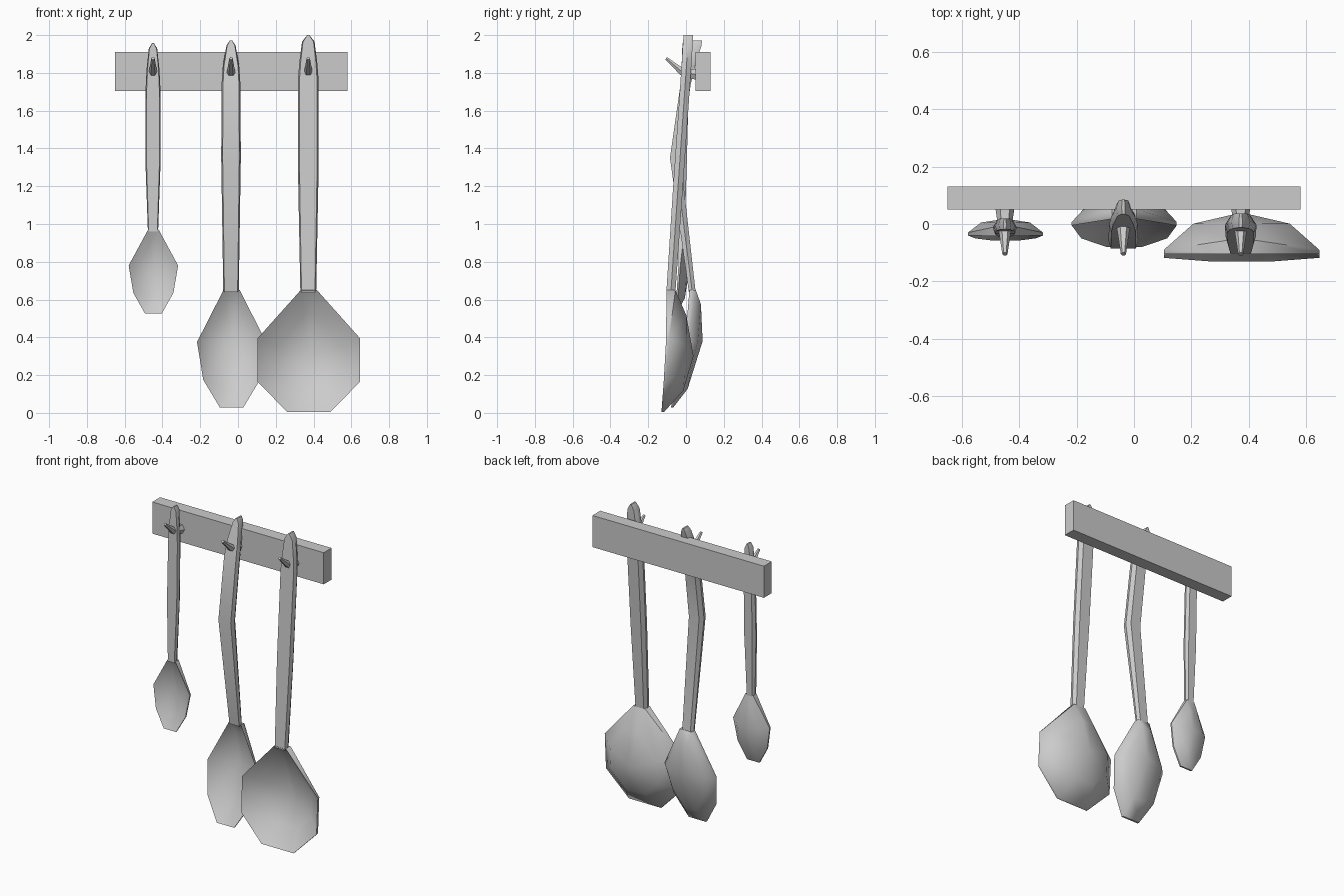
import bpy, bmesh, math
from mathutils import Vector

if "Cube" in bpy.data.objects:
    bpy.data.objects.remove(bpy.data.objects["Cube"])


def finish(bm, name, angle=35):
    bmesh.ops.recalc_face_normals(bm, faces=bm.faces)
    me = bpy.data.meshes.new(name)
    bm.to_mesh(me)
    bm.free()
    ob = bpy.data.objects.new(name, me)
    bpy.context.collection.objects.link(ob)
    bpy.ops.object.select_all(action='DESELECT')
    ob.select_set(True)
    bpy.context.view_layer.objects.active = ob
    if angle:
        bpy.ops.object.shade_smooth_by_angle(angle=math.radians(angle))
    return ob


def bridge(bm, a, b):
    n = len(a)
    for i in range(n):
        j = (i + 1) % n
        bm.faces.new((a[i], a[j], b[j], b[i]))


def loft(bm, rings):
    loops = [[bm.verts.new(p) for p in r] for r in rings]
    for a, b in zip(loops, loops[1:]):
        bridge(bm, a, b)
    bm.faces.new(loops[0])
    bm.faces.new(loops[-1])


# six-sided handle, stations are (z, y, half width, half depth)
def handle(name, cx, stations):
    bm = bmesh.new()
    sec = [(-1, 0), (-.85, -1), (.85, -1), (1, 0), (.7, 1), (-.7, 1)]
    loft(bm, [[(cx + w * u, y + d * v, z) for u, v in sec]
              for z, y, w, d in stations])
    finish(bm, name)


# bowl: rim is half outline (half width, z, y, edge thickness) from top to bottom
def bowl(name, cx, rim, centre, s, ring_d, mid_d, wall):
    full = [(-w, z, y, t) for w, z, y, t in rim]
    full += [(w, z, y, t) for w, z, y, t in reversed(rim)]
    c = Vector((cx, centre[0], centre[1]))
    front = [Vector((cx + w, y, z)) for w, z, y, t in full]
    back = [p + Vector((0, f[3], 0)) for p, f in zip(front, full)]

    bm = bmesh.new()

    def shell(edge, off):
        a = [bm.verts.new(p) for p in edge]
        b = [bm.verts.new(c.lerp(p, s) + Vector((0, ring_d + off, 0))) for p in front]
        m = bm.verts.new(c + Vector((0, mid_d + off, 0)))
        bridge(bm, a, b)
        for i in range(len(b)):
            bm.faces.new((b[i], b[(i + 1) % len(b)], m))
        return a
    bridge(bm, shell(front, -wall), shell(back, 0))
    finish(bm, name, 50)


# wall rack
bm = bmesh.new()
bmesh.ops.create_cube(bm, size=1)
for v in bm.verts:
    v.co = (v.co.x * 1.23 - .035, v.co.y * .08 + .09, v.co.z * .205 + 1.807)
finish(bm, "rack_board", 0)

# upturned pegs
for n, x in (("small", -.45), ("medium", -.037), ("large", .372)):
    bm = bmesh.new()
    path = [(.06, 1.79, .034, 0), (-.02, 1.805, .022, .5), (-.105, 1.877, .009, .7)]
    rings = []
    for y, z, r, t in path:
        rings.append([(x + r * math.cos(a), y + r * math.sin(a) * math.sin(t),
                       z + r * math.sin(a) * math.cos(t))
                      for a in [math.tau * i / 6 for i in range(6)]])
    loft(bm, rings)
    finish(bm, n + "_peg")

# small spoon
handle("small_spoon_handle", -.45, [
    (1.957, .0, .005, .018), (1.93, .0, .022, .02), (1.82, -.004, .034, .02),
    (1.72, -.006, .039, .02), (1.35, -.015, .041, .02), (.96, -.025, .027, .018)])
bowl("small_spoon_bowl", -.448, [
    (.028, .97, -.042, .034), (.131, .78, -.04, .01), (.106, .635, -.05, .01),
    (.044, .525, -.058, .01)], (-.042, .76), .65, .046, .06, .012)

# medium spoon with bent handle
handle("medium_spoon_handle", -.037, [
    (1.972, .06, .006, .025), (1.945, .055, .024, .027), (1.84, .022, .043, .027),
    (1.74, -.002, .05, .027), (1.35, -.057, .052, .028), (.64, .033, .041, .018)])
bowl("medium_spoon_bowl", -.034, [
    (.043, .65, .018, .034), (.183, .375, -.005, .012), (.15, .175, -.05, .012),
    (.062, .028, -.08, .012)], (0, .38), .72, .066, .088, .015)

# large spoon
handle("large_spoon_handle", .372, [
    (2.0, .012, .006, .024), (1.965, .01, .033, .026), (1.86, .004, .047, .026),
    (1.76, -.003, .055, .026), (1.2, -.042, .053, .026), (.64, -.08, .042, .024)])
bowl("large_spoon_bowl", .375, [
    (.043, .65, -.104, .048), (.271, .395, -.105, .015), (.271, .165, -.118, .015),
    (.115, .005, -.13, .014)], (-.11, .3), .62, .108, .15, .018)
